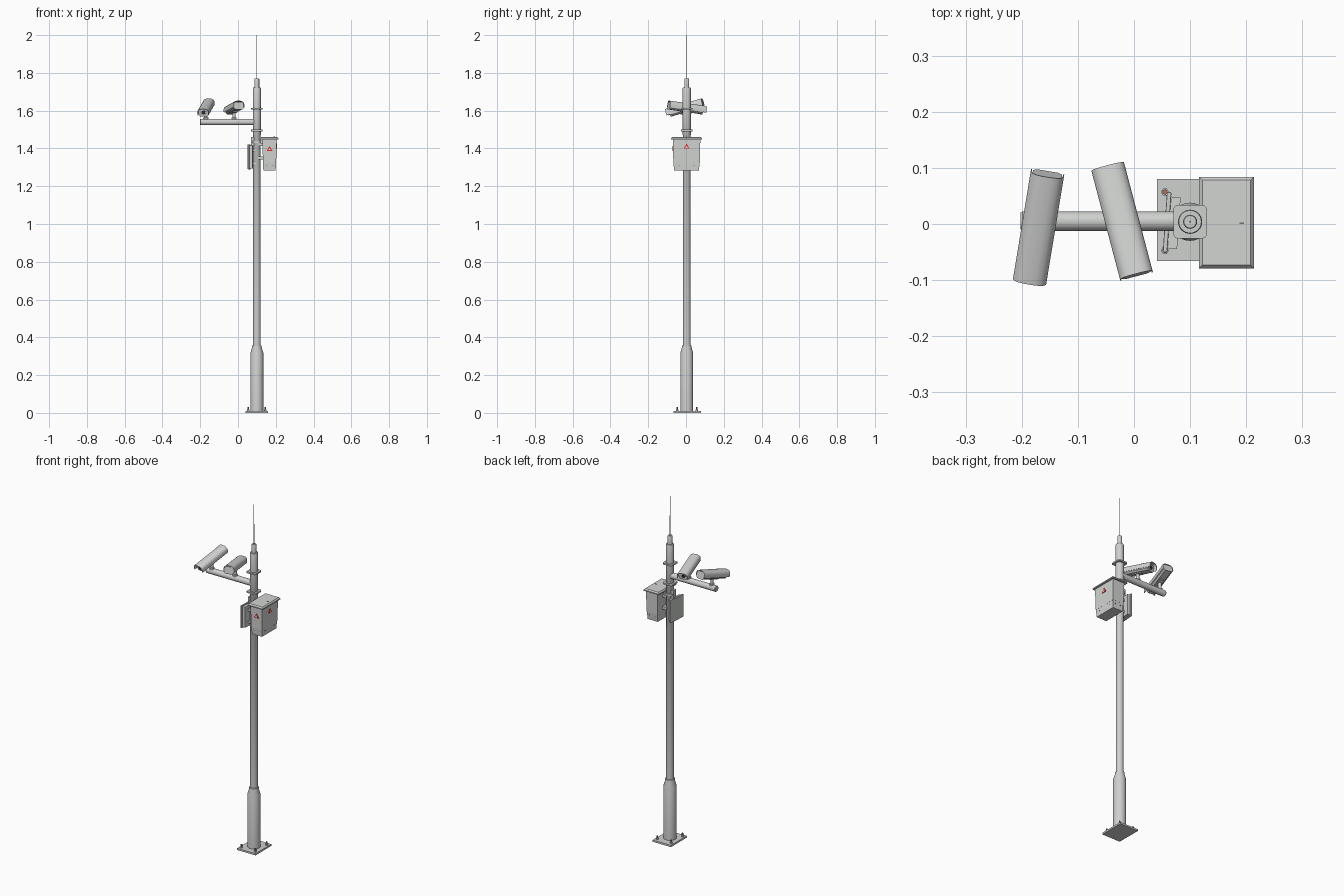
import bpy, bmesh, math
from mathutils import Matrix, Vector

if "Cube" in bpy.data.objects:
    bpy.data.objects.remove(bpy.data.objects["Cube"])

PX, PY = 0.1, 0.004          # pole centre


def material(name, rgb):
    m = bpy.data.materials.new(name)
    m.diffuse_color = (*rgb, 1)
    m.use_nodes = True
    m.node_tree.nodes["Principled BSDF"].inputs["Base Color"].default_value = m.diffuse_color
    return m


POLE = material("pole grey", (0.62, 0.635, 0.62))
CASE = material("case light grey", (0.645, 0.66, 0.645))
DARK = material("dark grey", (0.16, 0.16, 0.16))
GLASS = material("lens black", (0.03, 0.03, 0.035))
RED = material("warning red", (0.80, 0.02, 0.02))
WHITE = material("sign white", (0.75, 0.75, 0.73))
RUST = material("bolt rust", (0.40, 0.16, 0.11))


def finish(name, bm, mat, matrix=None, smooth=False, bevel=0):
    bmesh.ops.recalc_face_normals(bm, faces=bm.faces)
    me = bpy.data.meshes.new(name)
    bm.to_mesh(me)
    bm.free()
    me.materials.append(mat)
    ob = bpy.data.objects.new(name, me)
    bpy.context.collection.objects.link(ob)
    if matrix:
        ob.matrix_world = matrix
    if bevel:
        b = ob.modifiers.new("bevel", 'BEVEL')
        b.width, b.segments = bevel, 2
    if smooth:
        bpy.ops.object.select_all(action='DESELECT')
        ob.select_set(True)
        bpy.context.view_layer.objects.active = ob
        bpy.ops.object.shade_smooth_by_angle(angle=math.radians(35))
    return ob


def loft(name, rings, mat, **kw):
    """Skin a list of equal-length point rings and cap both ends."""
    bm = bmesh.new()
    vs = [[bm.verts.new(p) for p in r] for r in rings]
    n = len(vs[0])
    for a, b in zip(vs, vs[1:]):
        for i in range(n):
            j = (i + 1) % n
            bm.faces.new((a[i], a[j], b[j], b[i]))
    bm.faces.new(vs[0])
    bm.faces.new(vs[-1])
    return finish(name, bm, mat, **kw)


def lathe(name, profile, mat, matrix=None, n=32):
    """Turn (radius, height) points about z."""
    rings = [[(r * math.cos(2 * math.pi * i / n), r * math.sin(2 * math.pi * i / n), z)
              for i in range(n)] for r, z in profile]
    return loft(name, rings, mat, matrix=matrix, smooth=True)


def rect(x0, x1, y0, y1, z):
    return [(x0, y0, z), (x1, y0, z), (x1, y1, z), (x0, y1, z)]


def box(name, x0, x1, y0, y1, z0, z1, mat, **kw):
    return loft(name, [rect(x0, x1, y0, y1, z0), rect(x0, x1, y0, y1, z1)], mat, **kw)


def extrude_y(name, outline, y0, y1, mat, **kw):
    return loft(name, [[(x, y, z) for x, z in outline] for y in (y0, y1)], mat, **kw)


at = Matrix.Translation
pole_at = at((PX, PY, 0))

# Base plate with anchor bolts
box("base_plate", 0.041, 0.159, -0.066, 0.080, 0, 0.01, POLE)
for x in (0.055, 0.145):
    for y in (-0.047, 0.057):
        lathe("anchor_nut", [(0.007, 0.01), (0.007, 0.019)], POLE, at((x, y, 0)), 6)
        lathe("anchor_bolt", [(0.0045, 0.01), (0.0045, 0.030)], RUST, at((x, y, 0)), 12)

# Pole: wide foot, cone, ring, shaft, sleeve, top cap
lathe("pole", [(0.034, 0.01), (0.034, 0.318), (0.0255, 0.346), (0.0255, 0.357),
               (0.0202, 0.358), (0.0202, 1.47), (0.0215, 1.472), (0.0215, 1.718),
               (0.0200, 1.722), (0.0125, 1.722), (0.0125, 1.768), (0.011, 1.771)], POLE, pole_at)
lathe("antenna", [(0.0018, 1.77), (0.0013, 2.0)], POLE, pole_at, 8)

# Rounded square collars
for z in (1.495, 1.610):
    ring = []
    for k in range(4):
        for s in range(5):
            a = math.pi / 2 * (k + s / 4)
            cx, cy = [(1, 1), (-1, 1), (-1, -1), (1, -1)][k]
            ring.append((cx * 0.021 + 0.009 * math.cos(a), cy * 0.021 + 0.009 * math.sin(a)))
    loft("pole_collar", [[(x, y, z + d) for x, y in ring] for d in (-0.004, 0.004)],
         POLE, matrix=pole_at)

# Camera arm
arm = at((-0.202, 0.005, 1.540)) @ Matrix.Rotation(math.pi / 2, 4, 'Y')
lathe("camera_arm", [(0.015, 0), (0.0172, 0.003), (0.0172, 0.30)], POLE, arm)


def camera(tag, pos, direction, pitch):
    dx, dy = direction
    m = (at(pos) @ Matrix.Rotation(math.atan2(-dx, dy), 4, 'Z')
         @ Matrix.Rotation(-math.radians(pitch), 4, 'X'))
    half = [(0.030, -0.012), (0.030, 0.006), (0.027, 0.014), (0.020, 0.020), (0.010, 0.023)]
    outer = half + [(-x, z) for x, z in reversed(half)]
    inner = [(x * 0.93, z - (0.002 if z > 0 else 0)) for x, z in reversed(outer)]
    # sun hood, body and end frames, lens along +y
    extrude_y(tag + "_hood", outer + inner, -0.100, 0.102, CASE, matrix=m, smooth=True)
    body = [(0.018, -0.023), (0.025, -0.015), (0.0265, 0.005), (0.018, 0.017)]
    body += [(-x, z) for x, z in reversed(body)]
    extrude_y(tag + "_body", body, -0.096, 0.082, CASE, matrix=m, smooth=True)
    for y in (-0.098, 0.080):
        extrude_y(tag + "_end_frame", [(x * 1.03, z * 1.03) for x, z in body],
                  y, y + 0.004, POLE, matrix=m)
    face = m @ at((0, 0.083, -0.002)) @ Matrix.Rotation(-math.pi / 2, 4, 'X')
    lathe(tag + "_lens_rim", [(0.014, 0), (0.014, 0.004)], POLE, face, 24)
    lathe(tag + "_lens_glass", [(0.010, 0.003), (0.010, 0.005)], GLASS, face, 24)
    box(tag + "_mount_shoe", -0.012, 0.012, -0.03, 0.03, -0.028, -0.021, POLE, matrix=m)
    # swivel post down to the arm
    lathe(tag + "_post", [(0.014, 1.553), (0.014, 1.562), (0.009, 1.564), (0.009, pos[2] - 0.02)],
          POLE, at((pos[0], 0.004, 0)), 20)


camera("left_camera", (-0.170, -0.005, 1.615), (-0.163, -0.987), 16)
camera("right_camera", (-0.021, 0.004, 1.616), (-0.255, 0.967), 8)

# Equipment cabinet: tapered upper case, inset lower case, sloped lid
loft("cabinet_upper", [rect(0.132, 0.202, -0.067, 0.073, 1.325),
                       rect(0.129, 0.205, -0.070, 0.076, 1.452)], CASE)
loft("cabinet_lower", [rect(0.134, 0.199, -0.063, 0.068, 1.282),
                       rect(0.1325, 0.2015, -0.0665, 0.0725, 1.326)], CASE)
loft("cabinet_lid", [rect(0.116, 0.214, -0.079, 0.084, 1.448),
                     rect(0.116, 0.214, -0.079, 0.084, 1.454),
                     rect(0.122, 0.208, -0.073, 0.078, 1.461)], CASE)
box("lid_catch", 0.188, 0.196, 0.000, 0.003, 1.460, 1.463, DARK)
for z in (1.35, 1.42):
    box("cabinet_bracket", 0.105, 0.135, -0.022, 0.030, z - 0.008, z + 0.008, POLE)

# Cabinet details: triangular warning signs, latches
for tag, pos, yaw in (("front", (0.167, -0.0690, 1.395), 0), ("side", (0.2040, 0.003, 1.408), math.pi / 2)):
    m = at(pos) @ Matrix.Rotation(yaw, 4, 'Z')
    tri = lambda r: [(r * math.cos(math.pi / 2 + k * 2 * math.pi / 3),
                      r * math.sin(math.pi / 2 + k * 2 * math.pi / 3)) for k in range(3)]
    extrude_y(tag + "_sign_border", tri(0.018), -0.0018, 0.003, RED, matrix=m)
    extrude_y(tag + "_sign_field", tri(0.009), -0.0024, 0.002, WHITE, matrix=m)
for x in (0.150, 0.184):
    box("front_latch", x - 0.003, x + 0.003, -0.0665, -0.060, 1.307, 1.311, DARK)
    box("back_latch", x - 0.003, x + 0.003, 0.060, 0.0725, 1.307, 1.311, DARK)
for y in (-0.038, 0.044):
    box("side_latch", 0.190, 0.2015, y - 0.003, y + 0.003, 1.307, 1.311, DARK)

# Flat panel on the other side of the pole, turned slightly
pm = at((0.060, 0.003, 1.355)) @ Matrix.Rotation(math.radians(-4), 4, 'Z')
box("panel_plate", -0.005, 0.003, -0.054, 0.054, -0.066, 0.066, POLE, matrix=pm, bevel=0.002)
box("panel_back", 0.003, 0.020, -0.046, 0.046, -0.060, 0.060, CASE, matrix=pm)
for z in (-0.035, 0.035):
    box("panel_bracket", 0.012, 0.035, -0.020, 0.020, z - 0.007, z + 0.007, POLE, matrix=pm)

# Hinged clamp above the panel
lathe("panel_clamp", [(0.026, 1.428), (0.026, 1.440)], POLE, pole_at, 24)
box("clamp_tab", 0.070, 0.084, -0.008, 0.016, 1.412, 1.460, POLE)
box("clamp_link", 0.115, 0.132, -0.014, 0.022, 1.428, 1.442, POLE)
